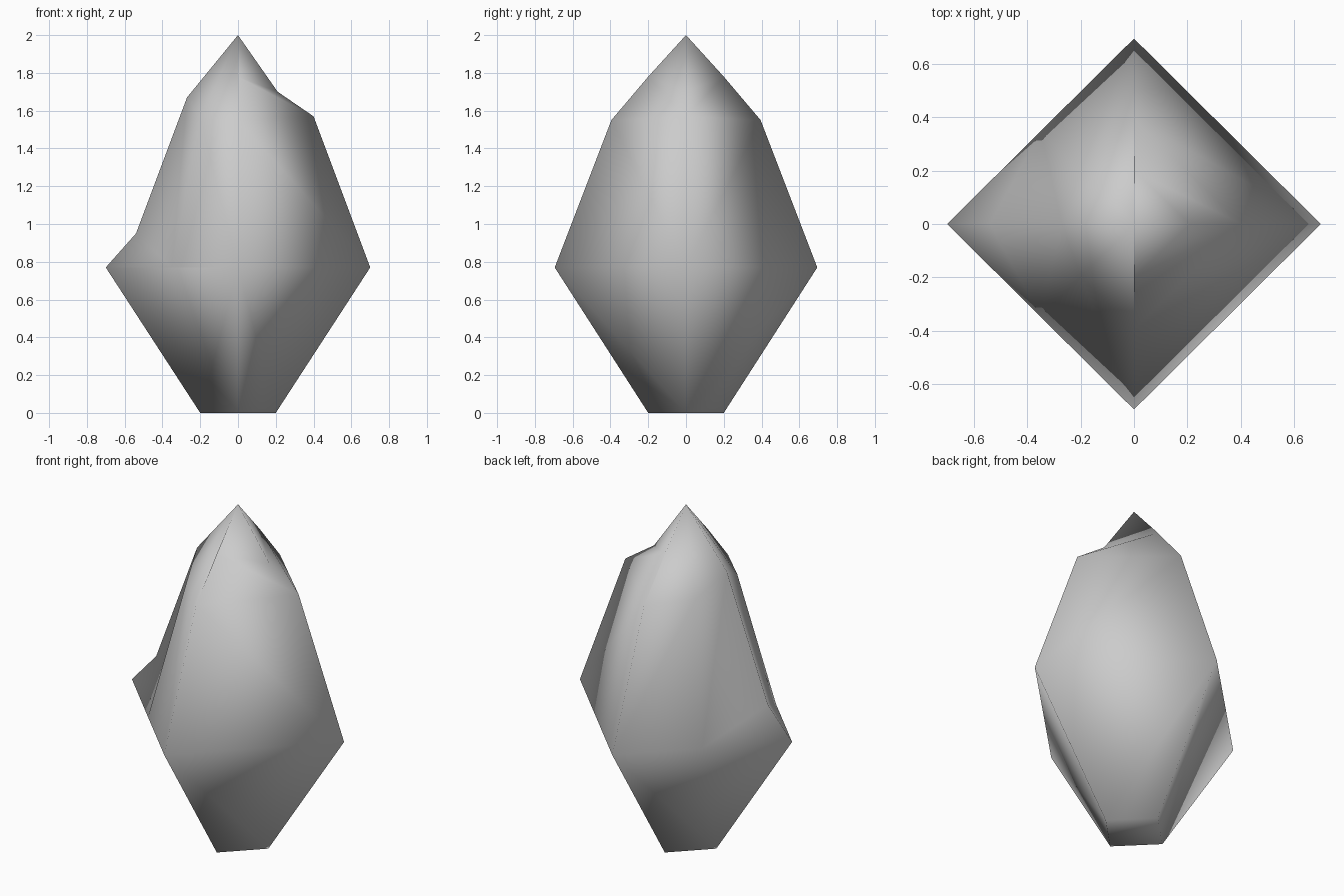
import bpy
import bmesh

cube = bpy.data.objects.get("Cube")
if cube:
    bpy.data.objects.remove(cube, do_unlink=True)

# Key points of the half with y >= 0
points = {
    "base_left": (0.2, 0, 0), "base_back": (0, 0.2, 0), "base_right": (-0.2, 0, 0),
    "waist_left": (0.7, 0, 0.77), "waist_back": (0, 0.695, 0.77), "waist_right": (-0.7, 0, 0.77),
    "waist_mid": (-0.35, 0.348, 0.77),
    "shoulder_left": (0.4, 0, 1.57), "shoulder_back": (0, 0.395, 1.55),
    "shoulder_mid": (-0.2, 0.198, 1.56),
    "dent_left": (0.21, 0, 1.7), "dent_back": (0, 0.2, 1.78),
    "ledge_right": (-0.54, 0, 0.95), "ridge_right": (-0.27, 0, 1.67),
    "tip": (0, 0, 2),
}

faces = [
    # underside and lower flare
    "base_left base_back base_right",
    "base_left waist_left waist_back base_back",
    "base_back waist_back waist_mid waist_right base_right",
    # upper panel on the left, with the dent under the tip
    "waist_left shoulder_left shoulder_back waist_back",
    "shoulder_left dent_left dent_back shoulder_back",
    "dent_left tip dent_back",
    # upper panels on the right, with the sunken ridge
    "waist_back shoulder_back shoulder_mid waist_mid",
    "waist_mid ledge_right waist_right",
    "waist_mid shoulder_mid ridge_right ledge_right",
    "shoulder_back dent_back tip shoulder_mid",
    "shoulder_mid tip ridge_right",
]

# Build both halves and weld them along the middle
bm = bmesh.new()
for side in (1, -1):
    verts = {name: bm.verts.new((x, side * y, z)) for name, (x, y, z) in points.items()}
    for face in faces:
        bm.faces.new([verts[name] for name in face.split()])
bmesh.ops.remove_doubles(bm, verts=bm.verts[:], dist=0.001)
bmesh.ops.recalc_face_normals(bm, faces=bm.faces[:])
for face in bm.faces:
    face.smooth = True

mesh = bpy.data.meshes.new("faceted_bud")
bm.to_mesh(mesh)
bm.free()
bud = bpy.data.objects.new("faceted_bud", mesh)
bpy.context.collection.objects.link(bud)

# Plain grey surface
grey = bpy.data.materials.new("light_grey")
grey.use_nodes = True
grey.diffuse_color = (0.6, 0.6, 0.6, 1)
grey.node_tree.nodes["Principled BSDF"].inputs["Base Color"].default_value = (0.6, 0.6, 0.6, 1)
mesh.materials.append(grey)
